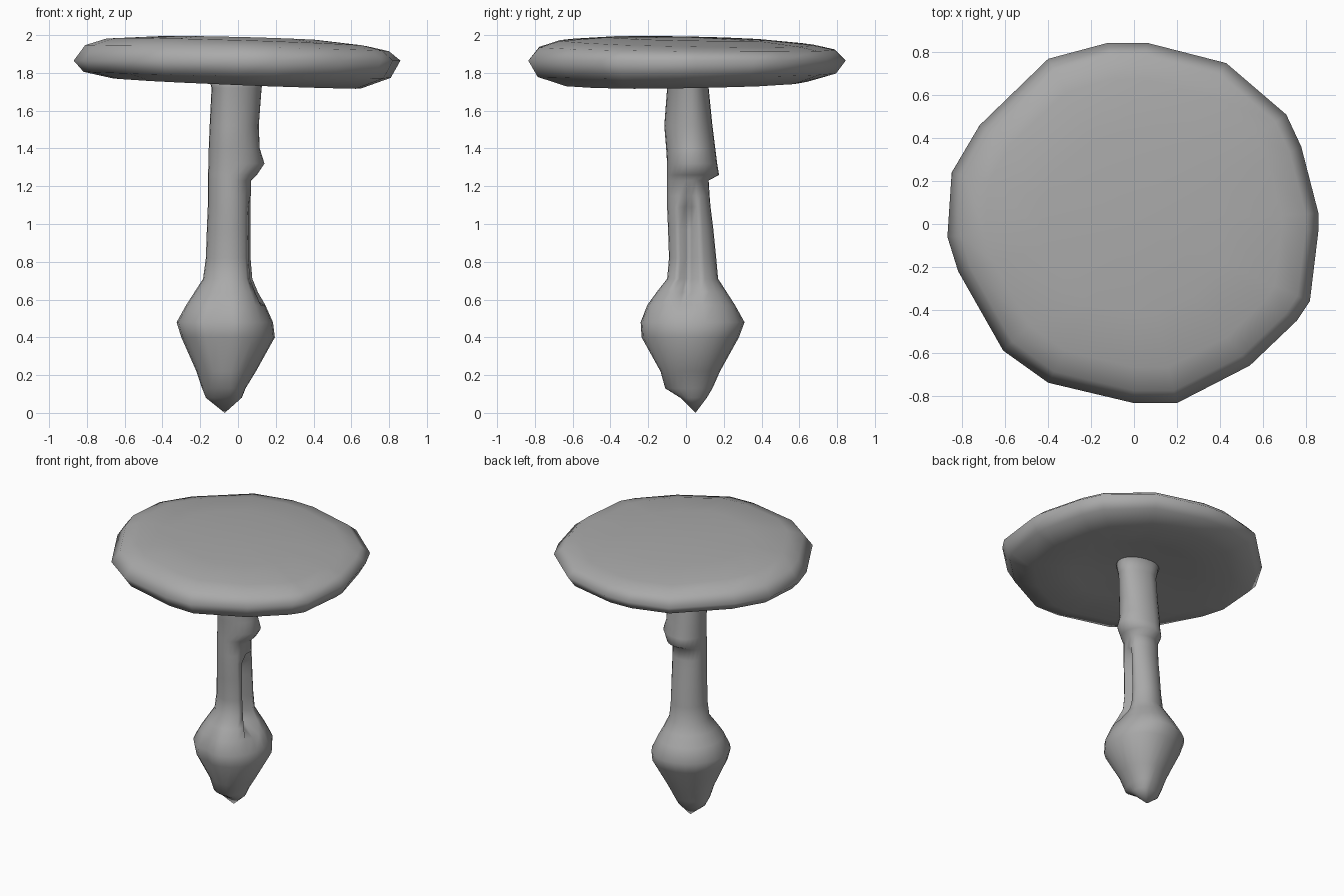
import bpy
import bmesh
from math import cos, sin, tau

cube = bpy.data.objects.get("Cube")
if cube:
    bpy.data.objects.remove(cube, do_unlink=True)

grey = bpy.data.materials.new("mid grey")
grey.use_nodes = True
colour = (0.4, 0.4, 0.4, 1)
grey.diffuse_color = colour
grey.node_tree.nodes["Principled BSDF"].inputs["Base Color"].default_value = colour


def loft(name, rings, start, end):
    """Skin a stack of equal rings and close both ends with a fan to a point."""
    bm = bmesh.new()
    loops = [[bm.verts.new(point) for point in ring] for ring in rings]
    count = len(loops[0])
    first, last = bm.verts.new(start), bm.verts.new(end)
    for i in range(count):
        j = (i + 1) % count
        for low, high in zip(loops, loops[1:]):
            bm.faces.new((low[i], low[j], high[j], high[i]))
        bm.faces.new((first, loops[0][j], loops[0][i]))
        bm.faces.new((last, loops[-1][i], loops[-1][j]))
    bmesh.ops.recalc_face_normals(bm, faces=bm.faces)
    for face in bm.faces:
        face.smooth = True
    mesh = bpy.data.meshes.new(name)
    bm.to_mesh(mesh)
    bm.free()
    mesh.materials.append(grey)
    obj = bpy.data.objects.new(name, mesh)
    bpy.context.collection.objects.link(obj)
    return obj


# Cap: an uneven outline scaled through a thin, tilted, slightly hollow profile
outline = [
    (.86, .05), (.78, .36), (.71, .51), (.43, .75), (.06, .845), (-.12, .845),
    (-.4, .77), (-.72, .46), (-.85, .24), (-.87, -.06), (-.82, -.22),
    (-.61, -.59), (-.4, -.74), (0, -.835), (.2, -.835), (.54, -.66),
    (.76, -.45), (.82, -.36), (.86, -.03),
]
# scale, height, slope along x, slope along y
cap_profile = [
    (.16, 1.8, 0, 0), (.45, 1.77, -.02, .01), (.76, 1.745, -.04, .015),
    (.94, 1.79, -.02, .01), (1, 1.865, 0, 0), (.93, 1.93, -.02, -.01),
    (.8, 1.96, -.03, -.02), (.5, 1.982, -.025, -.02),
]
cap_rings = [
    [(x * s, y * s, z + x * s * tilt_x + y * s * tilt_y) for x, y in outline]
    for s, z, tilt_x, tilt_y in cap_profile
]
loft("cap", cap_rings, (0, 0, 1.8), (0, 0, 1.99))

# Stem and bulb: height, then the reach in -x, +x, -y, +y
stem_profile = [
    (.08, -.17, .02, -.03, .11), (.13, -.19, .04, -.11, .14),
    (.22, -.22, .095, -.135, .18), (.4, -.3, .195, -.235, .28),
    (.48, -.325, .185, -.24, .31), (.57, -.275, .145, -.205, .26),
    (.64, -.23, .11, -.155, .215), (.71, -.185, .08, -.1, .17),
    (.82, -.17, .07, -.09, .16), (.97, -.165, .07, -.095, .145),
    (1.09, -.16, .07, -.1, .13), (1.15, -.16, .07, -.1, .125),
    (1.23, -.16, .07, -.1, .12), (1.26, -.16, .1, -.1, .175),
    (1.32, -.155, .14, -.1, .165), (1.4, -.155, .115, -.105, .155),
    (1.52, -.15, .11, -.115, .14), (1.72, -.14, .125, -.1, .12),
    (1.8, -.16, .14, -.12, .14),
]
SIDES = 24
CX, CY = -.04, .03


def stem_ring(z, left, right, front, back):
    ring = []
    for i in range(SIDES):
        c, s = cos(tau * i / SIDES), sin(tau * i / SIDES)
        x = CX + abs((right if c > 0 else left) - CX) * c
        y = CY + abs((back if s > 0 else front) - CY) * s
        # Long slit up the side of the stem
        if i in (0, SIDES - 1) and .6 < z < 1.1:
            x -= .09
        # Short crease in the front of the bulb
        if i == 17 and .35 < z < .6:
            y += .03
        ring.append((x, y, z))
    return ring


loft("stem_and_bulb", [stem_ring(*row) for row in stem_profile],
     (-.07, .05, 0), (CX, CY, 1.82))
